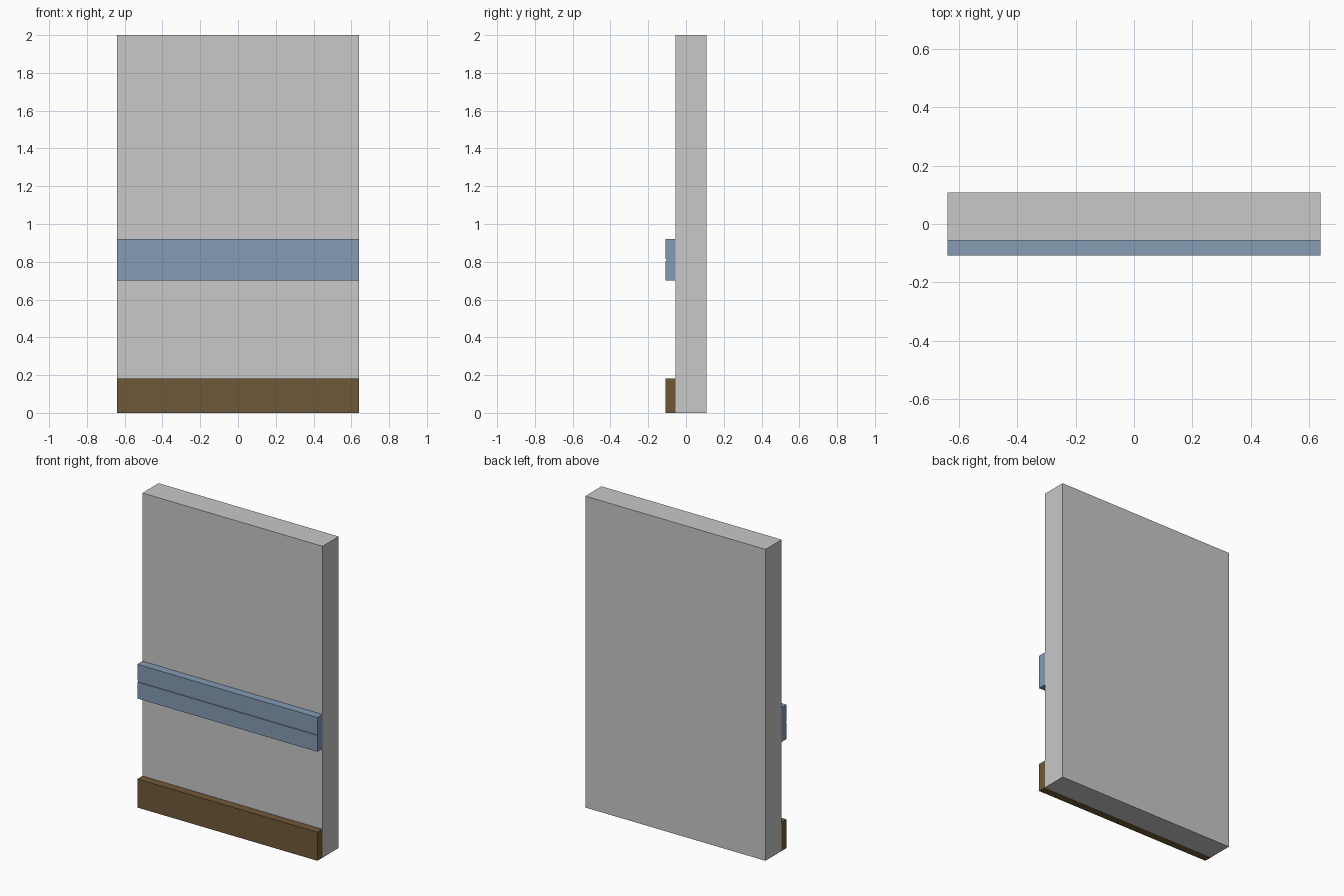
import bpy, bmesh

if "Cube" in bpy.data.objects:
    bpy.data.objects.remove(bpy.data.objects["Cube"])

HALF = 0.64          # half width of the wall section
FRONT, FACE, BACK = -0.108, -0.056, 0.108


def material(name, hex_rgb):
    m = bpy.data.materials.new(name)
    srgb = [int(hex_rgb[i:i + 2], 16) / 255 for i in (0, 2, 4)]
    m.diffuse_color = [((c + 0.055) / 1.055) ** 2.4 for c in srgb] + [1]
    m.use_nodes = True
    m.node_tree.nodes["Principled BSDF"].inputs["Base Color"].default_value = m.diffuse_color
    return m


def extrude_profile(name, points, mat):
    """Sweep a closed (y, z) profile along the full wall width."""
    bm = bmesh.new()
    face = bm.faces.new([bm.verts.new((-HALF, y, z)) for y, z in points])
    res = bmesh.ops.extrude_face_region(bm, geom=[face])
    verts = [v for v in res["geom"] if isinstance(v, bmesh.types.BMVert)]
    bmesh.ops.translate(bm, verts=verts, vec=(2 * HALF, 0, 0))
    bmesh.ops.recalc_face_normals(bm, faces=bm.faces)
    mesh = bpy.data.meshes.new(name)
    bm.to_mesh(mesh)
    bm.free()
    mesh.materials.append(mat)
    bpy.context.collection.objects.link(bpy.data.objects.new(name, mesh))


def rect(y0, y1, z0, z1):
    return [(y0, z0), (y1, z0), (y1, z1), (y0, z1)]


# Wall slab
extrude_profile("wall_panel", rect(FACE, BACK, 0, 2), material("light grey", "C8C8C8"))

# Skirting board along the floor
extrude_profile("skirting_board", rect(FRONT, FACE, 0, 0.183), material("brown", "6F5938"))

# Bumper rail with a thin groove along its middle
groove = FRONT + 0.006
extrude_profile("bumper_rail", [
    (FACE, 0.70), (FACE, 0.92), (FRONT, 0.92), (FRONT, 0.815),
    (groove, 0.815), (groove, 0.805), (FRONT, 0.805), (FRONT, 0.70),
], material("dusty blue", "859BB4"))
